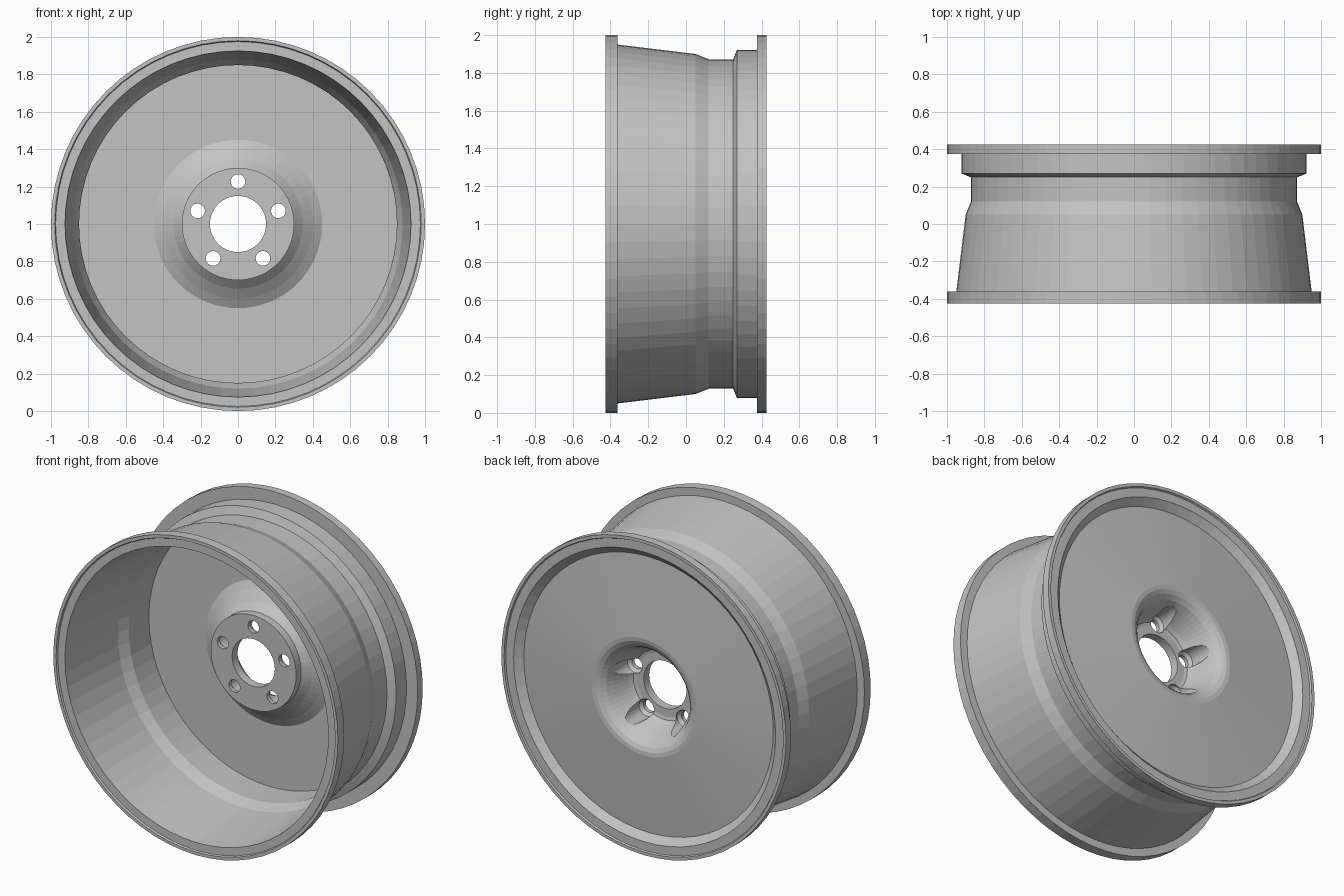
import bpy, bmesh, math
from mathutils import Vector, Matrix

if "Cube" in bpy.data.objects:
    bpy.data.objects.remove(bpy.data.objects["Cube"])

CENTRE = Vector((0, 0, 1))

metal = bpy.data.materials.new("wheel grey")
metal.diffuse_color = (0.55, 0.55, 0.55, 1)
metal.use_nodes = True
metal.node_tree.nodes["Principled BSDF"].inputs["Base Color"].default_value = metal.diffuse_color


def lathe(name, profile, centre=CENTRE, segments=64):
    """Revolve a closed (y, radius) profile about an axis parallel to y."""
    bm = bmesh.new()
    rings = []
    for i in range(segments):
        a = 2 * math.pi * i / segments
        rings.append([bm.verts.new(centre + Vector((r * math.sin(a), y, r * math.cos(a))))
                      for y, r in profile])
    n = len(profile)
    for i in range(segments):
        p, q = rings[i], rings[(i + 1) % segments]
        for j in range(n):
            k = (j + 1) % n
            quad = [p[j], p[k], q[k], q[j]]
            bm.faces.new(quad)
    # merge points lying on the axis
    bmesh.ops.remove_doubles(bm, verts=bm.verts, dist=1e-5)
    bmesh.ops.dissolve_degenerate(bm, edges=bm.edges, dist=1e-5)
    bmesh.ops.recalc_face_normals(bm, faces=bm.faces)
    mesh = bpy.data.meshes.new(name)
    bm.to_mesh(mesh)
    bm.free()
    mesh.materials.append(metal)
    obj = bpy.data.objects.new(name, mesh)
    bpy.context.collection.objects.link(obj)
    return obj


# Barrel with a flange at each end and a drop centre
lathe("rim_barrel", [
    (-.425, 1), (-.362, 1), (-.362, .95), (.05, .90), (.12, .872), (.25, .872),
    (.27, .922), (.375, .922), (.375, 1), (.425, 1), (.425, .98), (.415, .975),
    (.415, .92), (.37, .87), (.32, .85), (.12, .85), (.05, .88),
    (-.415, .925), (-.415, .975), (-.425, .98)])

# Centre disc: dished hub on the front, rounded recess on the back
disc = lathe("wheel_disc", [
    (.155, .15), (.155, .30), (.205, .30), (.25, .345), (.29, .40), (.32, .45),
    (.32, .86), (.375, .88), (.42, .37), (.417, .345), (.405, .32), (.38, .295),
    (.34, .275), (.24, .235), (.215, .22), (.21, .20), (.21, .15)])

# Stepped lug holes: narrow bore, tapered seat, wide pocket
cutters = []
for i in range(5):
    a = 2 * math.pi * i / 5
    c = CENTRE + Vector((.227 * math.sin(a), 0, .227 * math.cos(a)))
    cutters.append(lathe("lug_hole_cutter", [
        (.1, .0), (.1, .039), (.18, .039), (.2, .056), (.6, .056), (.6, .0)],
        c, 24))
for cutter in cutters:
    cutter.hide_render = True
    mod = disc.modifiers.new("lug hole", 'BOOLEAN')
    mod.operation = 'DIFFERENCE'
    mod.solver = 'EXACT'
    mod.object = cutter

# Bake the holes and drop the cutters
depsgraph = bpy.context.evaluated_depsgraph_get()
baked = bpy.data.meshes.new_from_object(disc.evaluated_get(depsgraph))
disc.modifiers.clear()
disc.data = baked
for cutter in cutters:
    bpy.data.objects.remove(cutter)
